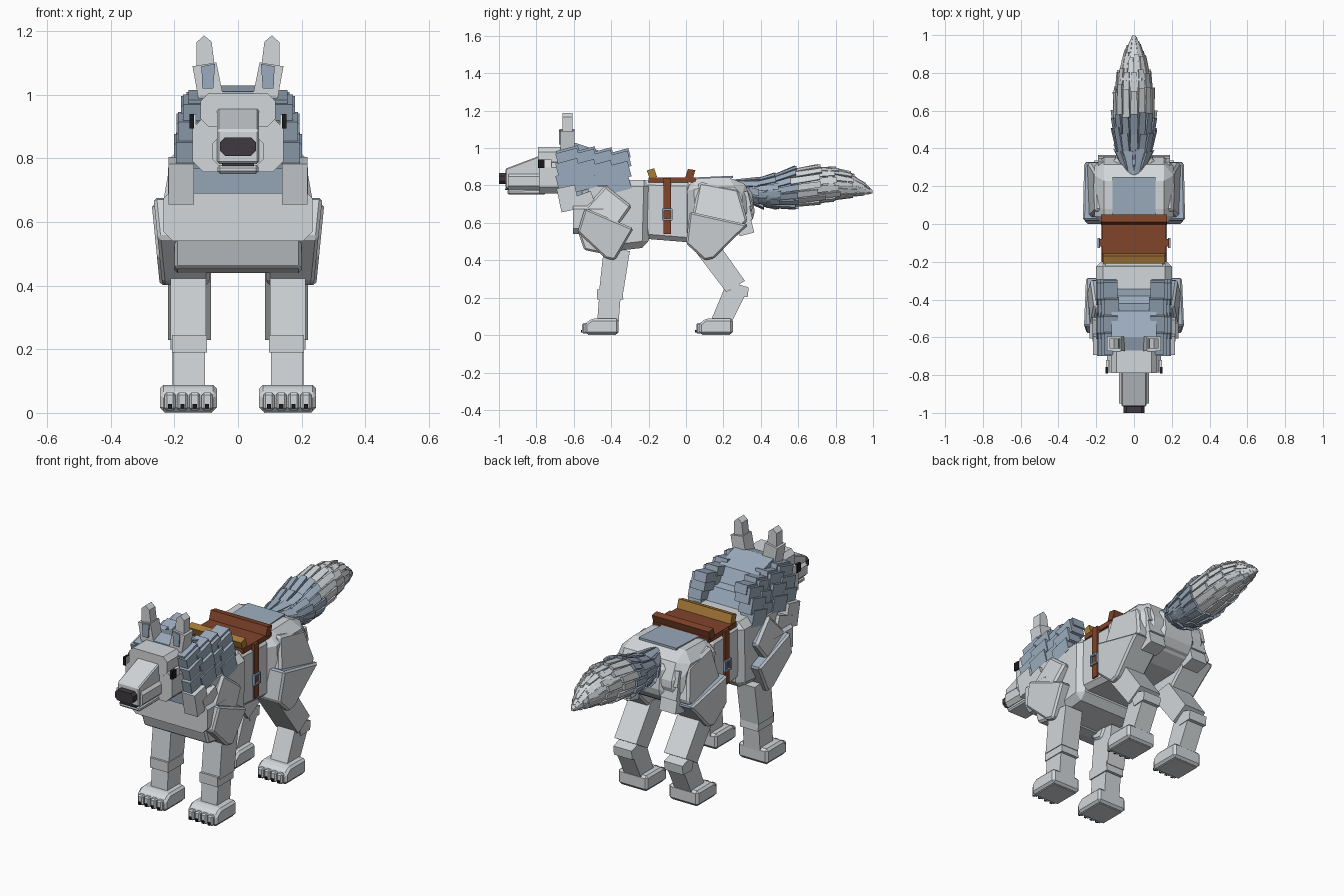
import bpy, bmesh, math, random
from mathutils import Matrix, Vector

if "Cube" in bpy.data.objects:
    bpy.data.objects.remove(bpy.data.objects["Cube"])
random.seed(4)


def material(name, r, g, b):
    m = bpy.data.materials.new(name)
    m.use_nodes = True
    m.diffuse_color = (r, g, b, 1)
    m.node_tree.nodes["Principled BSDF"].inputs["Base Color"].default_value = (r, g, b, 1)
    return m


GREY = material("light grey fur", 0.65, 0.68, 0.70)
BLUE = material("slate blue fur", 0.33, 0.41, 0.51)
BROWN = material("brown leather", 0.22, 0.058, 0.024)
GOLD = material("golden trim", 0.40, 0.20, 0.04)
DARK = material("dark nose", 0.05, 0.042, 0.05)
BLACK = material("black claw", 0.01, 0.01, 0.012)
WHITE = material("eye white", 0.8, 0.8, 0.8)
STEEL = material("blue steel buckle", 0.25, 0.38, 0.55)


def finish(name, bm, mat, mirror=False, bevel=0, top=None):
    """Make an object; top is an optional second material for upward faces."""
    bmesh.ops.recalc_face_normals(bm, faces=bm.faces)
    me = bpy.data.meshes.new(name)
    me.materials.append(mat)
    if top:
        me.materials.append(top)
        bm.normal_update()
        for f in bm.faces:
            f.material_index = int(f.normal.z > 0.72)
    bm.to_mesh(me)
    bm.free()
    ob = bpy.data.objects.new(name, me)
    bpy.context.collection.objects.link(ob)
    if bevel:
        mod = ob.modifiers.new("bevel", 'BEVEL')
        mod.width, mod.segments = bevel, 1
    if mirror:
        ob.modifiers.new("mirror", 'MIRROR')
    return ob


def prism(name, pts, a, b, mat, axis='x', lean=0, **kw):
    """Extrude a side profile (y, z) along x, or a front profile (x, z) along y."""
    bm = bmesh.new()
    place = (lambda p, t: (t, p[0], p[1])) if axis == 'x' else (lambda p, t: (p[0], t, p[1]))
    mid = sum(p[1] for p in pts) / len(pts)
    lo = [bm.verts.new(place(p, a)) for p in pts]
    hi = [bm.verts.new(place(p, b - lean * (p[1] - mid))) for p in pts]
    bm.faces.new(lo)
    bm.faces.new(hi)
    for i in range(len(pts)):
        j = (i + 1) % len(pts)
        bm.faces.new((lo[i], lo[j], hi[j], hi[i]))
    return finish(name, bm, mat, **kw)


def octagon(w, z0, z1, c):
    """Front profile: a rectangle of half width w with corners cut by c."""
    return [(-w, z0 + c), (-w + c, z0), (w - c, z0), (w, z0 + c),
            (w, z1 - c), (w - c, z1), (-w + c, z1), (-w, z1 - c)]


def add_box(bm, loc, size, tilt=0):
    m = (Matrix.Translation(loc) @ Matrix.Rotation(math.radians(tilt), 4, 'X')
         @ Matrix.Diagonal((*size, 1)))
    bmesh.ops.create_cube(bm, size=1, matrix=m)


def boxes(name, specs, mat, **kw):
    bm = bmesh.new()
    for s in specs:
        add_box(bm, *s)
    return finish(name, bm, mat, **kw)


# Torso
prism("chest", [(-.55, .62), (-.46, .44), (-.2, .47), (-.19, .83), (-.56, .83)], -.2, .2, GREY, bevel=.035)
prism("chest_fur", octagon(.235, .54, .705, .03), -.605, -.44, GREY, axis='y')
prism("lower_chest_fur", [(-.58, .56), (-.545, .455), (-.47, .44), (-.40, .44), (-.40, .58)],
      -.2, .2, GREY, bevel=.01)
prism("belly", [(-.28, .83), (-.22, .515), (.03, .495), (.03, .82)], -.175, .175, GREY, bevel=.025)
prism("rump", [(-.01, .82), (.08, .84), (.28, .845), (.35, .77), (.36, .63), (.27, .53), (0, .52)],
      -.21, .21, GREY, bevel=.055)
prism("rear_fur", [(.28, .8), (.35, .78), (.37, .64), (.32, .57), (.26, .58)], -.11, .11, GREY, bevel=.02)
boxes("haunch_tufts", [((.14, .3 + .008 * i, .72 - .07 * i), (.1, .08, .085), 14) for i in range(3)],
      GREY, mirror=True)
prism("rump_back_panel", [(.05, .83), (.05, .843), (.25, .852), (.25, .84)], -.115, .115, BLUE)

# Neck and ruff
prism("neck", [(-.655, .8), (-.645, .69), (-.4, .69), (-.34, .82), (-.38, .9), (-.66, .97)], -.14, .14, BLUE)
boxes("neck_flaps", [((.178, -.63, .73), (.08, .1, .13), 12), ((.18, -.54, .68), (.08, .12, .15), 20)],
      GREY, mirror=True)

# Mane of overlapping tilted blocks, with a crown that falls steeply behind
side = []
for i in range(4):
    y = -.63 + .09 * i
    for x, z, w in ((.155, .825, .08), (.148, .89, .08), (.13, .945, .085), (.118, .975, .075)):
        side.append(((x + .006 * (i % 2), y, z - .005 * i), (w, .12, .085 if z < .96 else .05), 15))
boxes("mane_sides", side, BLUE, mirror=True)
prism("mane_crown", [(-.68, .95), (-.67, 1.01), (-.6, 1.03), (-.46, .985), (-.385, .84), (-.5, .84)],
      -.12, .12, BLUE)

# Head
prism("cheeks", octagon(.143, .757, .93, .035), -.785, -.62, GREY, axis='y')
prism("cranium", octagon(.118, .9, 1.005, .025), -.79, -.62, GREY, axis='y')
prism("muzzle", [(-.965, .785), (-.965, .89), (-.78, .96), (-.76, .785)], -.066, .066, GREY, bevel=.006)
prism("muzzle_sides", octagon(.08, .778, .868, .02), -.95, -.76, GREY, axis='y')
prism("lower_jaw", [(-.955, .752), (-.955, .778), (-.75, .782), (-.75, .752)], -.065, .065, GREY, bevel=.008)
prism("mouth_line", [(-.967, .777), (-.967, .784), (-.77, .784), (-.77, .777)], -.05, .05, DARK)
prism("nose", octagon(.056, .808, .866, .015), -1.0, -.95, DARK, axis='y')
boxes("eye_whites", [((.14, -.752, .917), (.016, .066, .042))], WHITE, mirror=True)
boxes("pupils", [((.145, -.774, .917), (.014, .036, .046))], BLACK, mirror=True)

# Ears
prism("ear_bases", [(.045, .99), (.125, .99), (.143, 1.09), (.068, 1.102)], -.672, -.595, GREY,
      axis='y', mirror=True)
prism("inner_ears", [(.078, 1.02), (.112, 1.02), (.115, 1.09), (.072, 1.098)], -.678, -.66, BLUE,
      axis='y', mirror=True)
prism("ear_tips", [(.072, 1.08), (.13, 1.08), (.131, 1.165), (.107, 1.187), (.083, 1.167)], -.66, -.607,
      GREY, axis='y', mirror=True)

# Front legs
prism("shoulders", [(-.55, .67), (-.43, .80), (-.29, .69), (-.39, .55)], .14, .233, GREY,
      lean=.18, mirror=True, bevel=.012, top=BLUE)
prism("upper_arms", [(-.54, .68), (-.28, .57), (-.38, .40), (-.43, .41), (-.58, .55)], .09, .25, GREY,
      lean=-.1, mirror=True, bevel=.01, top=BLUE)
prism("forearms", [(-.44, .46), (-.30, .45), (-.335, .23), (-.465, .23)], .1, .212, GREY, mirror=True)
prism("wrists", [(-.475, .19), (-.475, .245), (-.34, .245), (-.335, .19)], .097, .208, GREY, mirror=True)
prism("front_shins", [(-.465, .2), (-.35, .2), (-.36, .07), (-.475, .07)], .103, .203, GREY, mirror=True)

# Hind legs
prism("hips", [(.07, .82), (.28, .78), (.33, .61), (.26, .545), (.03, .62)], .15, .233, GREY,
      lean=.18, mirror=True, bevel=.012)
prism("thighs", [(.02, .66), (.335, .59), (.27, .53), (.15, .41), (.10, .40), (0, .49)], .09, .257, GREY,
      lean=-.1, mirror=True, bevel=.01, top=BLUE)
prism("shanks", [(.04, .46), (.18, .48), (.315, .29), (.215, .23)], .085, .22, GREY, mirror=True)
prism("hocks", [(.235, .25), (.25, .28), (.335, .255), (.33, .205), (.25, .2)], .1, .212, GREY, mirror=True)
prism("hind_shins", [(.205, .25), (.32, .22), (.245, .07), (.13, .07)], .103, .207, GREY, mirror=True)

# Paws with toes and claws
for label, y in (("front", -.54), ("hind", .07)):
    prism(label + "_paws", [(y, .005), (y, .06), (y + .035, .088), (y + .18, .088), (y + .18, .005)],
          .066, .246, GREY, mirror=True, bevel=.012)
    xs = [.097 + .039 * i for i in range(4)]
    boxes(label + "_toes", [((x, y + .01, .036), (.034, .05, .056)) for x in xs], GREY, mirror=True, bevel=.007)
    boxes(label + "_claws", [((x, y - .014, .021), (.013, .016, .015)) for x in xs], BLACK, mirror=True)
boxes("paw_pads", [((.156, y, .006), (.15, .15, .012)) for y in (-.45, .16)], GREY, mirror=True)

# Saddle
prism("saddle_seat", [(-.2, .815), (-.2, .842), (.05, .842), (.05, .815)], -.17, .17, BROWN)
prism("saddle_cantle", [(-.005, .838), (.01, .888), (.05, .882), (.035, .83)], -.175, .175, BROWN)
prism("saddle_pommel", [(-.195, .84), (-.21, .88), (-.17, .892), (-.155, .845)], -.165, .165, GOLD)
prism("girth_straps", [(-.12, .54), (-.12, .84), (-.08, .84), (-.08, .54)], .165, .184, BROWN, mirror=True)
boxes("buckles", [((.186, -.1 + dy, .645 + dz), (.014, sy, sz)) for dy, dz, sy, sz in
                  ((-.022, 0, .01, .06), (.022, 0, .01, .06), (0, .026, .05, .01), (0, -.026, .05, .01))],
      STEEL, mirror=True)

# Tail outline along y: centre height, half width, half height
TAIL = [(.26, .785, .05, .05), (.34, .765, .09, .065), (.42, .76, .11, .085), (.58, .788, .118, .112),
        (.75, .81, .1, .1), (.88, .805, .066, .068), (.96, .78, .03, .032), (1.0, .765, .008, .008)]


def tail_at(y, ang, scale=1):
    y = min(max(y, TAIL[0][0]), 1.0)
    for p, q in zip(TAIL, TAIL[1:]):
        if y <= q[0]:
            t = (y - p[0]) / (q[0] - p[0])
            c, w, h = (p[k] + (q[k] - p[k]) * t for k in (1, 2, 3))
            return Vector((math.cos(ang) * w * scale, y, c + math.sin(ang) * h * scale))


def tail_part(name, rows, mat):
    bm = bmesh.new()
    for k, (y, length, count) in enumerate(rows):
        half = math.pi / count * .9
        for j in range(count):
            ang = 2 * math.pi * (j + .5 * (k % 2)) / count
            end = y + length * random.uniform(.8, 1.1)
            corners = [tail_at(yy, ang + s * half * n, r)
                       for yy, n, outer, inner in ((y, 1, .95, .75), (end, .8, 1.08, .9))
                       for s in (-1, 1) for r in (outer, inner)]
            bmesh.ops.convex_hull(bm, input=[bm.verts.new(v) for v in corners])
    return finish(name, bm, mat)


tail_part("tail_base_fur", [(.26, .15, 10), (.34, .16, 14), (.43, .16, 16)], BLUE)
tail_part("tail_end_fur", [(.56, .17, 16), (.66, .16, 14), (.76, .15, 14), (.86, .1, 10),
                           (.93, .066, 8)], GREY)
# Solid tail core behind the strands
for name, ys, mat in (("tail_base_core", (.26, .34, .42, .5, .58), BLUE),
                      ("tail_end_core", (.58, .75, .88, .96, .998), GREY)):
    bm = bmesh.new()
    rings = [[bm.verts.new(tail_at(y, math.pi * j / 6, .88)) for j in range(12)] for y in ys]
    for a, b in zip(rings, rings[1:]):
        for j in range(12):
            bm.faces.new((a[j], a[(j + 1) % 12], b[(j + 1) % 12], b[j]))
    bm.faces.new(rings[0])
    bm.faces.new(rings[-1])
    finish(name, bm, mat)
